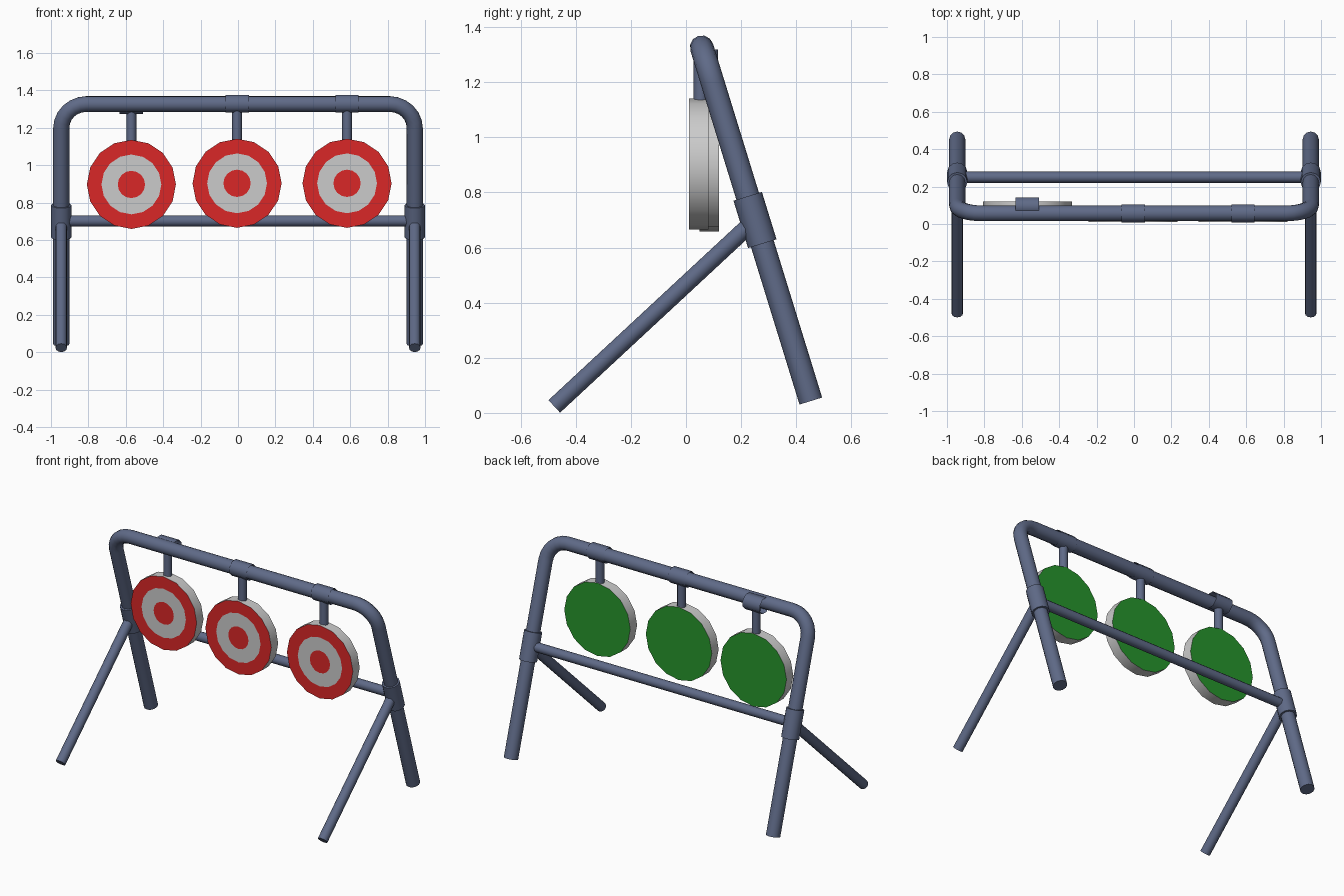
import bpy, bmesh
from math import sin, cos, pi
from mathutils import Vector, Matrix

if "Cube" in bpy.data.objects:
    bpy.data.objects.remove(bpy.data.objects["Cube"])


def material(name, rgb):
    m = bpy.data.materials.new(name)
    m.diffuse_color = (*rgb, 1)
    m.use_nodes = True
    m.node_tree.nodes["Principled BSDF"].inputs["Base Color"].default_value = m.diffuse_color
    return m


STEEL = material("slate_steel", (0.115, 0.145, 0.245))
RED = material("target_red", (0.70, 0.02, 0.02))
GREEN = material("target_green", (0.02, 0.30, 0.025))

LEG_X = 0.945
TOP = Vector((0, 0.057, 1.327))      # centre of the top rail
FOOT = Vector((0, 0.453, 0.043))     # centre of the rear foot end
DOWN = (FOOT - TOP).normalized()


def finish(obj, angle):
    bpy.ops.object.select_all(action='DESELECT')
    obj.select_set(True)
    bpy.context.view_layer.objects.active = obj
    bpy.ops.object.shade_smooth_by_angle(angle=angle)


def mesh_object(name, bm, mats, angle=pi / 4.5):
    mesh = bpy.data.meshes.new(name)
    bm.to_mesh(mesh)
    bm.free()
    for m in mats:
        mesh.materials.append(m)
    obj = bpy.data.objects.new(name, mesh)
    bpy.context.collection.objects.link(obj)
    finish(obj, angle)
    return obj


def tube(name, a, b, radius, sides=12, caps=True, turn=0.0, angle=pi / 4.5):
    a, b = Vector(a), Vector(b)
    axis = b - a
    mat = (Matrix.Translation((a + b) / 2)
           @ axis.to_track_quat('Z', 'Y').to_matrix().to_4x4()
           @ Matrix.Rotation(turn, 4, 'Z'))
    bm = bmesh.new()
    bmesh.ops.create_cone(bm, cap_ends=caps, segments=sides, radius1=radius,
                          radius2=radius, depth=axis.length, matrix=mat)
    return mesh_object(name, bm, [STEEL], angle)


# Bent main frame: rear legs and top rail in one swept pipe
BEND = 0.135
half = [Vector((LEG_X, FOOT.y, FOOT.z))]
for i in range(7):
    t = i / 6 * pi / 2
    half.append(TOP + Vector((LEG_X - BEND + BEND * cos(t), 0, 0))
                + DOWN * BEND * (1 - sin(t)))
path = half + [Vector((-p.x, p.y, p.z)) for p in reversed(half)]
curve = bpy.data.curves.new("main_frame", 'CURVE')
curve.dimensions = '3D'
curve.bevel_depth = 0.043
curve.bevel_resolution = 4
curve.use_fill_caps = True
spline = curve.splines.new('POLY')
spline.points.add(len(path) - 1)
for point, co in zip(spline.points, path):
    point.co = (*co, 1)
frame = bpy.data.objects.new("main_frame", curve)
bpy.context.collection.objects.link(frame)
frame.select_set(True)
bpy.context.view_layer.objects.active = frame
bpy.ops.object.convert(target='MESH')
frame = bpy.context.object
frame.data.materials.clear()
frame.data.materials.append(STEEL)
finish(frame, pi / 4.5)

# Joint sleeves and front legs on both sides
joint = TOP + DOWN * ((0.70 - TOP.z) / DOWN.z)
for side, label in ((-1, "left"), (1, "right")):
    c = joint + Vector((side * LEG_X, 0, 0))
    tube(label + "_joint_sleeve", c - DOWN * 0.09, c + DOWN * 0.09, 0.054)
    tube(label + "_front_leg", c, (side * LEG_X, -0.478, 0.0235), 0.031)

# Lower crossbar
tube("crossbar", (-LEG_X, 0.25, 0.702), (LEG_X, 0.25, 0.702), 0.03)


def target_disc(name, centre, radius=0.238, thick=0.07, sides=16):
    bm = bmesh.new()

    def ring(r, y):
        return [bm.verts.new(centre + Vector((r * cos(2 * pi * i / sides), y,
                                              r * sin(2 * pi * i / sides))))
                for i in range(sides)]

    front, back = -thick / 2, thick / 2
    rings = [ring(0.073, front), ring(0.16, front),
             ring(radius, front), ring(radius, back)]
    bm.faces.new(rings[0]).material_index = 1
    bm.faces.new(rings[3][::-1]).material_index = 2
    for inner, outer, slot in zip(rings, rings[1:], (0, 1, 0)):
        for i in range(sides):
            j = (i + 1) % sides
            f = bm.faces.new((inner[i], outer[i], outer[j], inner[j]))
            f.material_index = slot
    bmesh.ops.recalc_face_normals(bm, faces=bm.faces)
    return mesh_object(name, bm, [None, RED, GREEN])


# Three hanging targets; the left one sits swung back from the rail
for label, x, dy, dz in (("left", -0.57, 0.038, -0.006),
                         ("middle", -0.005, 0, 0),
                         ("right", 0.583, 0, 0)):
    shift = Vector((x, dy, dz))
    target_disc(label + "_target", Vector((0, 0.046, 0.903)) + shift)
    rod = Vector((0, 0.053, 0)) + shift
    tube(label + "_hanger_rod", rod + Vector((0, 0, 1.10)),
         rod + Vector((0, 0, 1.325)), 0.026)
    hub = Vector((0, 0.056, 1.328)) + shift
    tube(label + "_hanger_clamp", hub - Vector((0.0625, 0, 0)),
         hub + Vector((0.0625, 0, 0)), 0.051, 8, False, pi / 8, pi / 3)
